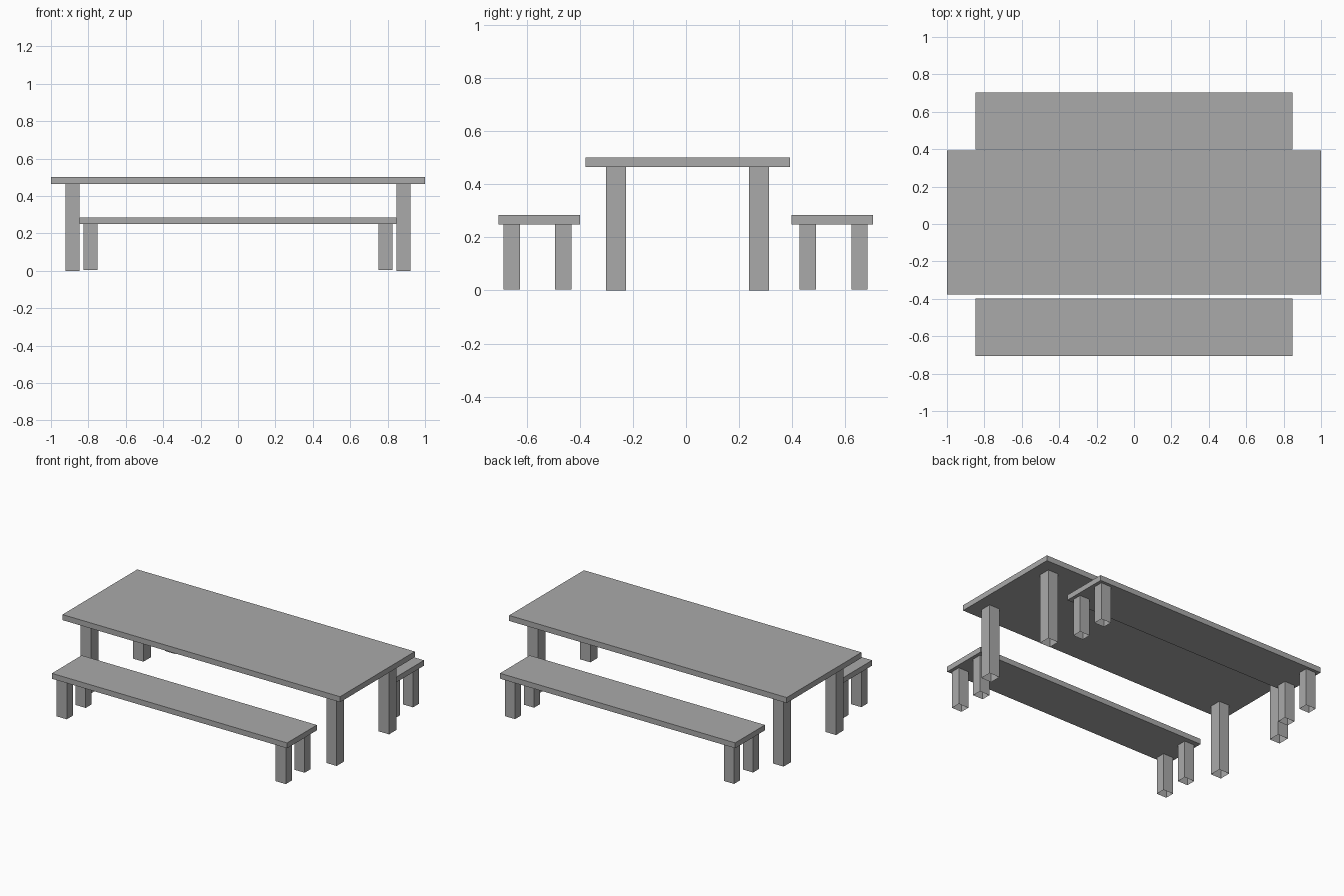
import bpy
import bmesh
from mathutils import Matrix, Vector

default = bpy.data.objects.get("Cube")
if default:
    bpy.data.objects.remove(default, do_unlink=True)

grey = bpy.data.materials.new("plain grey")
grey.use_nodes = True
colour = (0.4, 0.4, 0.4, 1.0)
grey.diffuse_color = colour
grey.node_tree.nodes["Principled BSDF"].inputs["Base Color"].default_value = colour


def box(name, centre, size, open_ends=False):
    """Box by centre and size; open_ends leaves out the top and bottom faces."""
    bm = bmesh.new()
    bmesh.ops.create_cube(bm, size=1.0, matrix=Matrix.Diagonal((*size, 1.0)))
    if open_ends:
        ends = [f for f in bm.faces if abs(f.normal.z) > 0.9]
        bmesh.ops.delete(bm, geom=ends, context="FACES_ONLY")
    mesh = bpy.data.meshes.new(name)
    bm.to_mesh(mesh)
    bm.free()
    mesh.materials.append(grey)
    obj = bpy.data.objects.new(name, mesh)
    obj.location = Vector(centre)
    bpy.context.collection.objects.link(obj)


def furniture(name, y, top_size, underside, foot, leg_size, leg_x, leg_ys):
    """A slab on four hollow square legs."""
    length, depth, thick = top_size
    box(name + "_top", (0, y, underside + thick / 2), (length, depth, thick))
    height = underside - foot
    for side, sign in (("right", -1), ("left", 1)):
        for end, leg_y in zip(("front", "back"), leg_ys):
            box(f"{name}_{end}_{side}_leg",
                (sign * leg_x, leg_y, foot + height / 2),
                (*leg_size, height), open_ends=True)


# Table
furniture("table", 0.007, (2.0, 0.77, 0.036), 0.465, 0.0,
          (0.075, 0.076), 0.885, (-0.264, 0.275))

# Benches on both long sides
bench = ((1.695, 0.306, 0.035), 0.249, 0.003, (0.073, 0.062), 0.789)
furniture("front_bench", -0.552, *bench, (-0.656, -0.462))
furniture("back_bench", 0.551, *bench, (0.458, 0.653))
